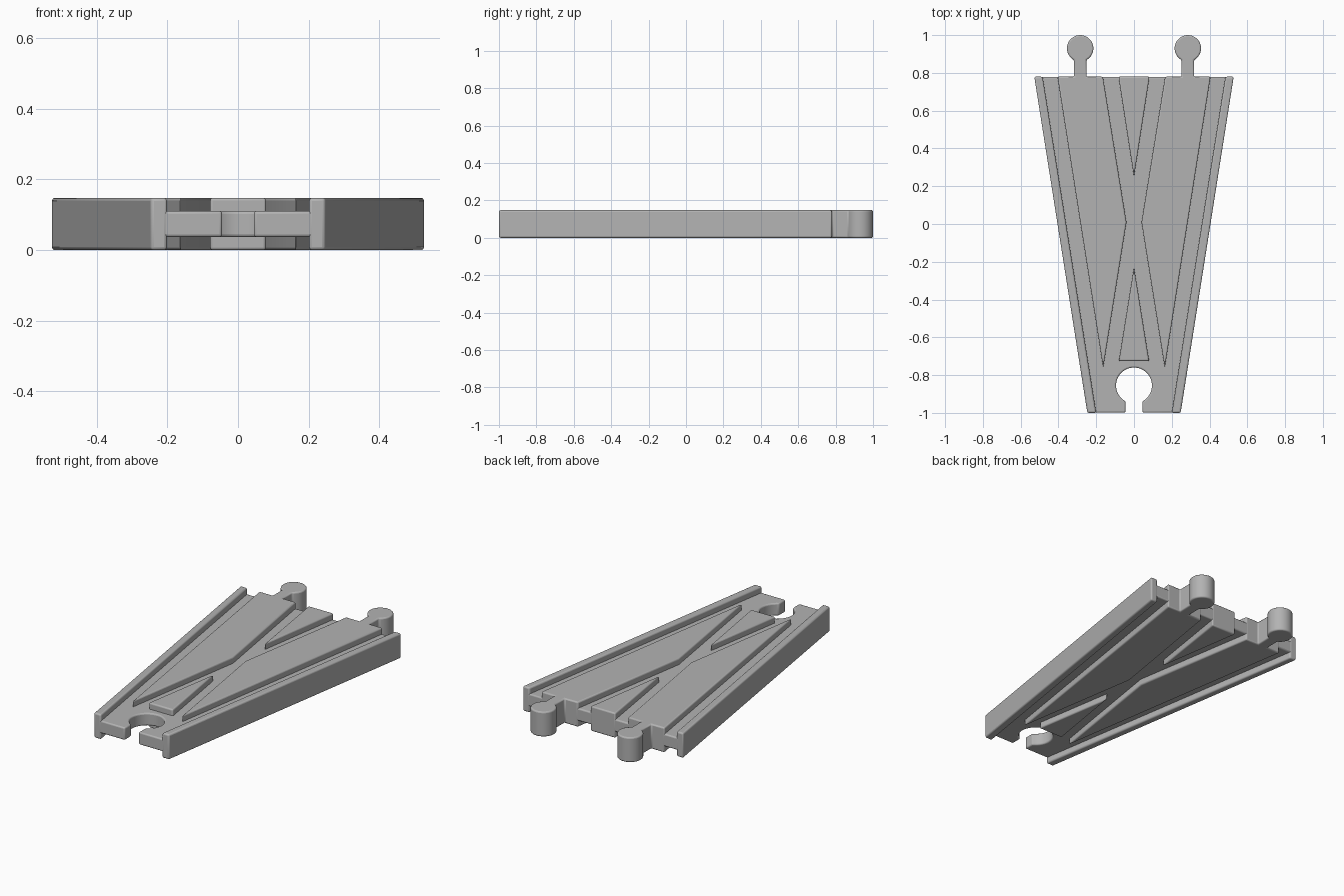
import bpy, bmesh
from math import asin, cos, sin, pi, radians

cube = bpy.data.objects.get("Cube")
if cube:
    bpy.data.objects.remove(cube, do_unlink=True)

HEIGHT = 0.148
BACK = 0.78

grey = bpy.data.materials.new("track grey")
grey.use_nodes = True
colour = (0.45, 0.45, 0.45, 1)
grey.diffuse_color = colour
grey.node_tree.nodes["Principled BSDF"].inputs["Base Color"].default_value = colour


def keyhole(cx, cy, radius, half_neck, steps=36):
    """Counter-clockwise arc, open towards -y by the neck width."""
    gap = asin(half_neck / radius)
    start, sweep = -pi / 2 + gap, 2 * (pi - gap)
    return [(cx + radius * cos(start + sweep * i / steps),
             cy + radius * sin(start + sweep * i / steps)) for i in range(steps + 1)]


def prism(name, outline, z0, z1, bevel, mirrored=False):
    """Extrude an outline upwards and round its edges."""
    bm = bmesh.new()
    base = bm.faces.new([bm.verts.new((x, y, z0)) for x, y in outline])
    top = bmesh.ops.extrude_face_region(bm, geom=[base])["geom"]
    bmesh.ops.translate(bm, vec=(0, 0, z1 - z0),
                        verts=[v for v in top if isinstance(v, bmesh.types.BMVert)])
    bmesh.ops.recalc_face_normals(bm, faces=bm.faces)
    mesh = bpy.data.meshes.new(name)
    bm.to_mesh(mesh)
    bm.free()
    mesh.materials.append(grey)
    obj = bpy.data.objects.new(name, mesh)
    bpy.context.collection.objects.link(obj)
    bpy.ops.object.select_all(action="DESELECT")
    obj.select_set(True)
    bpy.context.view_layer.objects.active = obj
    rounding = obj.modifiers.new("rounding", "BEVEL")
    rounding.width = bevel
    rounding.segments = 3
    rounding.limit_method = "ANGLE"
    rounding.angle_limit = radians(30)
    if mirrored:
        obj.modifiers.new("mirror", "MIRROR").use_mirror_merge = False
    bpy.ops.object.shade_smooth_by_angle(angle=radians(35))
    return obj


# Thin web between the rails, with the round socket at the front
socket = keyhole(0, -0.855, 0.095, 0.045)
web = [(0.045, -0.999)] + socket + [(-0.045, -0.999), (-0.22, -0.999),
       (-0.505, BACK - 0.001), (0.505, BACK - 0.001), (0.22, -0.999)]
prism("web", web, 0.037, 0.111, 0.008)

# Outer rails
prism("side_rails", [(0.2, -1), (0.247, -1), (0.528, BACK), (0.484, BACK)],
      0, HEIGHT, 0.009, True)

# Raised side panels, each ending in a connector peg
peg = keyhole(0.285, 0.93, 0.07, 0.033)
panel = [(0.04, 0.01), (0.163, -0.76), (0.405, BACK), (0.318, BACK)] + peg
panel += [(0.252, BACK), (0.165, BACK)]
prism("side_panels", panel, 0, HEIGHT, 0.008, True)

# Wedges inside the crossing
prism("back_wedge", [(-0.082, BACK), (0, 0.25), (0.082, BACK)], 0, HEIGHT, 0.008)
prism("front_wedge", [(-0.08, -0.725), (0.08, -0.725), (0, -0.23)], 0, HEIGHT, 0.008)
